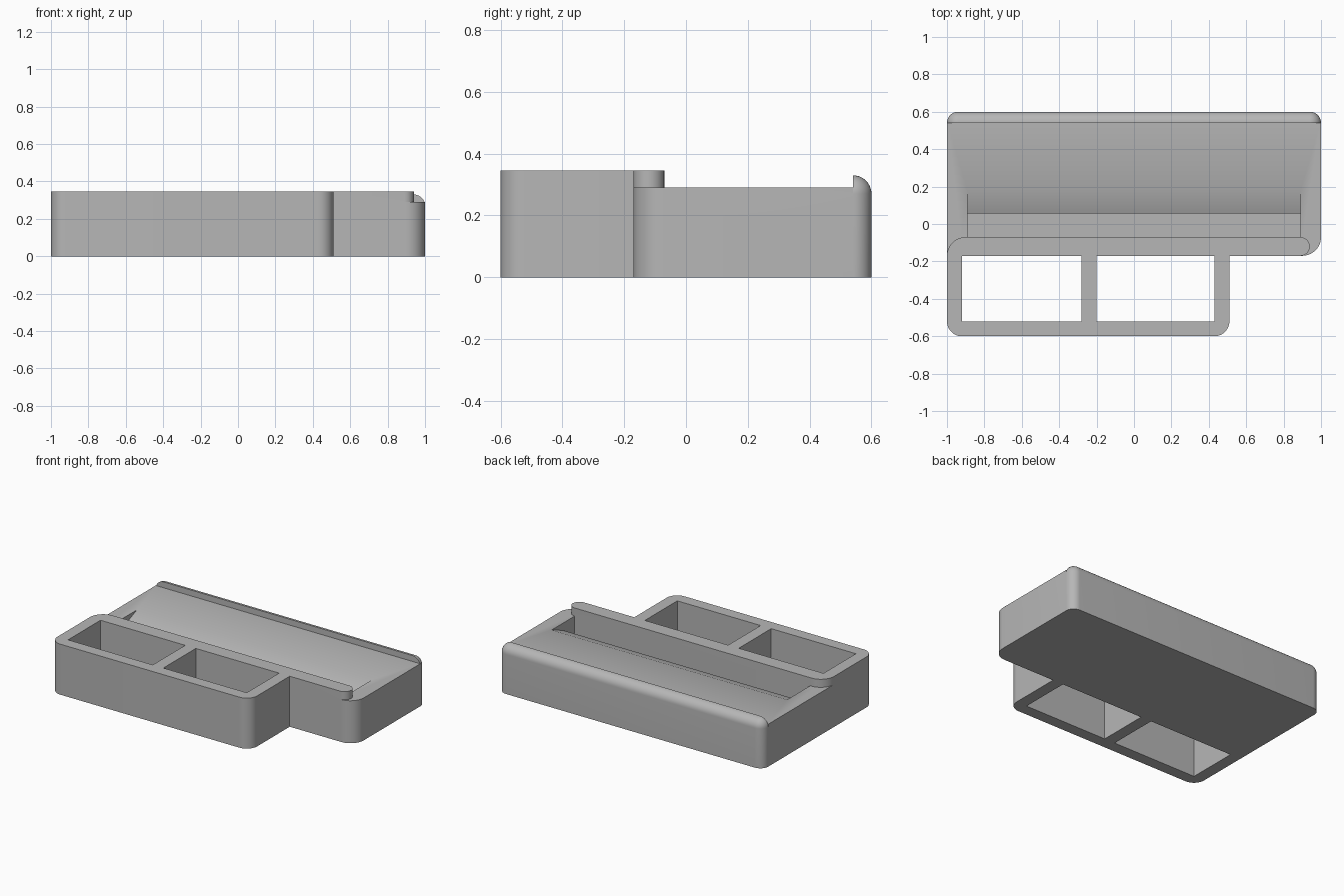
import bpy, bmesh, math
from mathutils import Vector

cube = bpy.data.objects.get("Cube")
if cube:
    bpy.data.objects.remove(cube, do_unlink=True)

grey = bpy.data.materials.new("plain_grey")
grey.use_nodes = True
colour = (0.47, 0.47, 0.47, 1)
grey.diffuse_color = colour
grey.node_tree.nodes["Principled BSDF"].inputs["Base Color"].default_value = colour


def finish(name, bm):
    bmesh.ops.recalc_face_normals(bm, faces=bm.faces[:])
    mesh = bpy.data.meshes.new(name)
    bm.to_mesh(mesh)
    bm.free()
    mesh.materials.append(grey)
    ob = bpy.data.objects.new(name, mesh)
    bpy.context.collection.objects.link(ob)
    return ob


def prism(name, outline, low, high, place):
    """Extrude a flat outline from low to high; place maps (a, b, depth) to xyz."""
    bm = bmesh.new()
    face = bm.faces.new([bm.verts.new(place(a, b, low)) for a, b in outline])
    new = bmesh.ops.extrude_face_region(bm, geom=[face])["geom"]
    shift = Vector(place(0, 0, high)) - Vector(place(0, 0, low))
    bmesh.ops.translate(bm, vec=shift, verts=[g for g in new if isinstance(g, bmesh.types.BMVert)])
    return finish(name, bm)


def upright(a, b, d):
    return (a, b, d)


def sideways(a, b, d):
    return (d, a, b)


def arc(cx, cy, r, start, end, steps=12):
    angles = [math.radians(start + (end - start) * i / steps) for i in range(steps + 1)]
    return [(cx + r * math.cos(t), cy + r * math.sin(t)) for t in angles]


def combine(target, other, operation):
    mod = target.modifiers.new(operation, "BOOLEAN")
    mod.operation = operation
    mod.solver = "EXACT"
    mod.object = other
    bpy.context.view_layer.objects.active = target
    bpy.ops.object.modifier_apply(modifier=mod.name)
    bpy.data.objects.remove(other, do_unlink=True)


# Base slab with one rounded front corner
FRONT, WALL, RAIL = -0.17, -0.07, 0.54
body = prism("stand_body", [(-1, RAIL), (-1, FRONT)] + arc(0.9, WALL, 0.1, -90, 0) + [(1, RAIL)],
             0, 0.29, upright)

# Resting slot with a shallow lead-in ramp
slot = prism("slot_cutter", [(0.43, 0.39), (0.055, 0.24), (0.055, 0.1), (-0.12, 0.1), (-0.12, 0.39)],
             -0.89, 0.89, sideways)
combine(body, slot, "DIFFERENCE")

# Back rail with rounded top and corners
R, STEPS = 0.06, 10
bm = bmesh.new()
for side in (-1, 1):
    for i in range(STEPS + 1):
        turn = math.pi / 2 * i / STEPS
        dx, dy = side * math.cos(turn), math.sin(turn)
        bm.verts.new((side * 0.94 + R * dx, RAIL + R * dy, 0))
        for j in range(STEPS + (i == 0)):
            rise = math.pi / 2 * j / STEPS
            c = R * math.cos(rise)
            bm.verts.new((side * 0.94 + c * dx, RAIL + c * dy, 0.27 + R * math.sin(rise)))
bmesh.ops.convex_hull(bm, input=bm.verts[:])
bmesh.ops.dissolve_limit(bm, angle_limit=0.01, verts=bm.verts[:], edges=bm.edges[:])
combine(body, finish("back_rail", bm), "UNION")

# Front holder together with the support wall
holder = (arc(-0.9, FRONT, 0.1, 180, 90) + arc(0.89, -0.12, 0.05, 90, -90) + [(0.51, FRONT)]
          + arc(0.43, -0.52, 0.08, 0, -90) + arc(-0.92, -0.52, 0.08, -90, -180))
combine(body, prism("holder", holder, 0, 0.345, upright), "UNION")

# Two open compartments
for x0, x1 in ((-0.92, -0.28), (-0.2, 0.43)):
    outline = [(x0, -0.52), (x1, -0.52), (x1, FRONT), (x0, FRONT)]
    combine(body, prism("compartment_cutter", outline, -0.1, 0.5, upright), "DIFFERENCE")

# Centre front to back and smooth the rounded parts
bpy.ops.object.select_all(action="DESELECT")
body.select_set(True)
bpy.context.view_layer.objects.active = body
bpy.ops.object.shade_smooth_by_angle(angle=math.radians(30))
